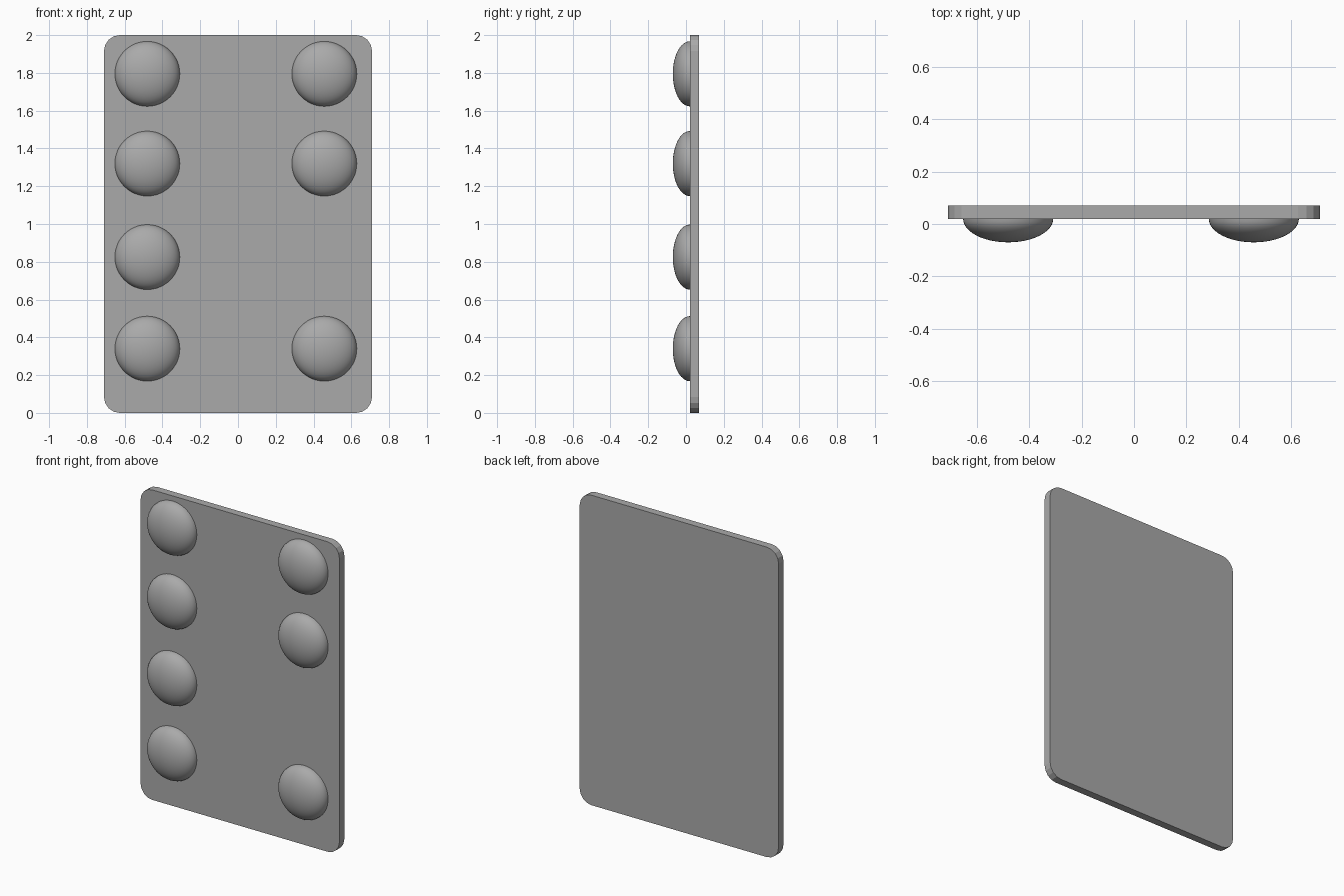
import bpy, bmesh, math
from mathutils import Matrix

cube = bpy.data.objects.get("Cube")
if cube:
    bpy.data.objects.remove(cube, do_unlink=True)

# Single flat grey
grey = bpy.data.materials.new("plain_grey")
grey.use_nodes = True
colour = (0.4, 0.4, 0.4, 1)
grey.diffuse_color = colour
grey.node_tree.nodes["Principled BSDF"].inputs["Base Color"].default_value = colour

FRONT, BACK = 0.02, 0.07


def add_object(name, bm, location):
    bmesh.ops.recalc_face_normals(bm, faces=bm.faces)
    mesh = bpy.data.meshes.new(name)
    bm.to_mesh(mesh)
    bm.free()
    mesh.materials.append(grey)
    obj = bpy.data.objects.new(name, mesh)
    obj.location = location
    bpy.context.collection.objects.link(obj)
    return obj


# Upright plate with four rounded corners
bm = bmesh.new()
bmesh.ops.create_cube(bm, size=1, matrix=Matrix.Diagonal((1.42, BACK - FRONT, 2, 1)))
corners = [e for e in bm.edges if abs(e.verts[0].co.y - e.verts[1].co.y) > 0.01]
bmesh.ops.bevel(bm, geom=corners, offset=0.085, segments=4, profile=0.5, affect='EDGES')
add_object("plate", bm, (0, (FRONT + BACK) / 2, 1))


# Flattened domes standing out from the plate's front
def dome(name, x, z):
    bm = bmesh.new()
    bmesh.ops.create_uvsphere(bm, u_segments=48, v_segments=24, radius=1)
    bmesh.ops.delete(bm, geom=[v for v in bm.verts if v.co.z < -0.01], context='VERTS')
    for f in bm.faces:
        f.smooth = True
    bm.transform(Matrix.Rotation(math.pi / 2, 4, 'X'))
    bm.transform(Matrix.Diagonal((0.172, 0.09, 0.172, 1)))
    add_object(name, bm, (x, FRONT, z))


columns = {"right": (-0.48, (1.795, 1.32, 0.825, 0.34)),
           "left": (0.457, (1.795, 1.32, 0.34))}
for side, (x, heights) in columns.items():
    for i, z in enumerate(heights):
        dome(f"{side}_dome_{i + 1}", x, z)
